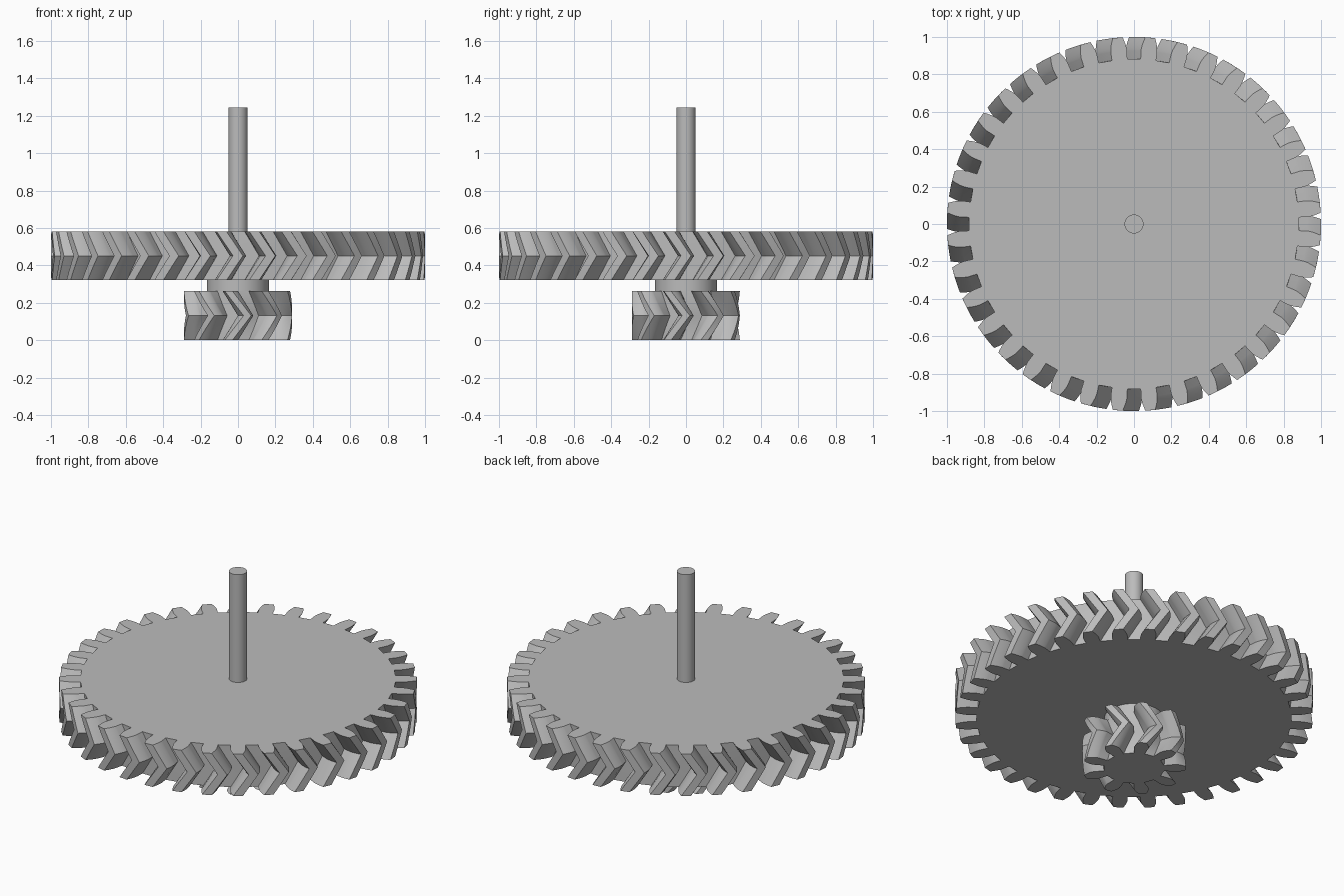
import bpy
import bmesh
import math

cube = bpy.data.objects.get("Cube")
if cube:
    bpy.data.objects.remove(cube, do_unlink=True)

MODULE = 2 / 38
PRESSURE = math.radians(12)

grey = bpy.data.materials.new("plain_grey")
grey.use_nodes = True
colour = (0.5, 0.5, 0.5, 1)
grey.diffuse_color = colour
grey.node_tree.nodes["Principled BSDF"].inputs["Base Color"].default_value = colour


def finish(obj, name):
    obj.name = name
    obj.data.materials.append(grey)
    bpy.ops.object.select_all(action="DESELECT")
    obj.select_set(True)
    bpy.context.view_layer.objects.active = obj
    bpy.ops.object.shade_smooth_by_angle(angle=math.radians(25))


def involute(angle):
    return math.tan(angle) - angle


def gear_outline(teeth):
    """Polar outline (radius, angle) of an involute gear."""
    pitch = MODULE * teeth / 2
    base = pitch * math.cos(PRESSURE)
    tip = pitch + MODULE
    root = pitch - 1.25 * MODULE
    base_half = math.pi / (2 * teeth) + involute(PRESSURE)
    steps = 6
    flank = [(root, base_half)]
    for i in range(steps + 1):
        r = base + (tip - base) * (i / steps) ** 1.5
        flank.append((r, base_half - involute(math.acos(base / r))))
    outline = []
    for t in range(teeth):
        centre = (t + 0.5) * math.tau / teeth
        outline += [(r, centre - a) for r, a in flank]
        outline += [(r, centre + a) for r, a in reversed(flank)]
    return outline


def herringbone_gear(name, teeth, bottom, top, slices):
    """Stack twisted outlines: half a tooth pitch out to the middle and back."""
    outline = gear_outline(teeth)
    twist = math.pi / teeth
    bm = bmesh.new()
    rings = []
    for s in range(2 * slices + 1):
        f = s / (2 * slices)
        turn = twist * (1 - abs(2 * f - 1))
        z = bottom + (top - bottom) * f
        rings.append([bm.verts.new((r * math.cos(a + turn), r * math.sin(a + turn), z))
                      for r, a in outline])
    n = len(outline)
    for low, high in zip(rings, rings[1:]):
        for i in range(n):
            j = (i + 1) % n
            bm.faces.new((low[i], low[j], high[j], high[i]))
    bm.faces.new(rings[0][::-1])
    bm.faces.new(rings[-1])
    mesh = bpy.data.meshes.new(name)
    bm.to_mesh(mesh)
    bm.free()
    obj = bpy.data.objects.new(name, mesh)
    bpy.context.collection.objects.link(obj)
    finish(obj, name)


def cylinder(name, radius, bottom, top, sides):
    bpy.ops.mesh.primitive_cylinder_add(vertices=sides, radius=radius, depth=top - bottom,
                                        location=(0, 0, (bottom + top) / 2))
    finish(bpy.context.object, name)


# Gears
herringbone_gear("small_gear", 9, 0.0, 0.262, 6)
herringbone_gear("large_gear", 36, 0.322, 0.58, 3)

# Collar between the gears, and the shaft on top
cylinder("collar", 0.166, 0.262, 0.322, 48)
cylinder("shaft", 0.051, 0.58, 1.245, 32)
